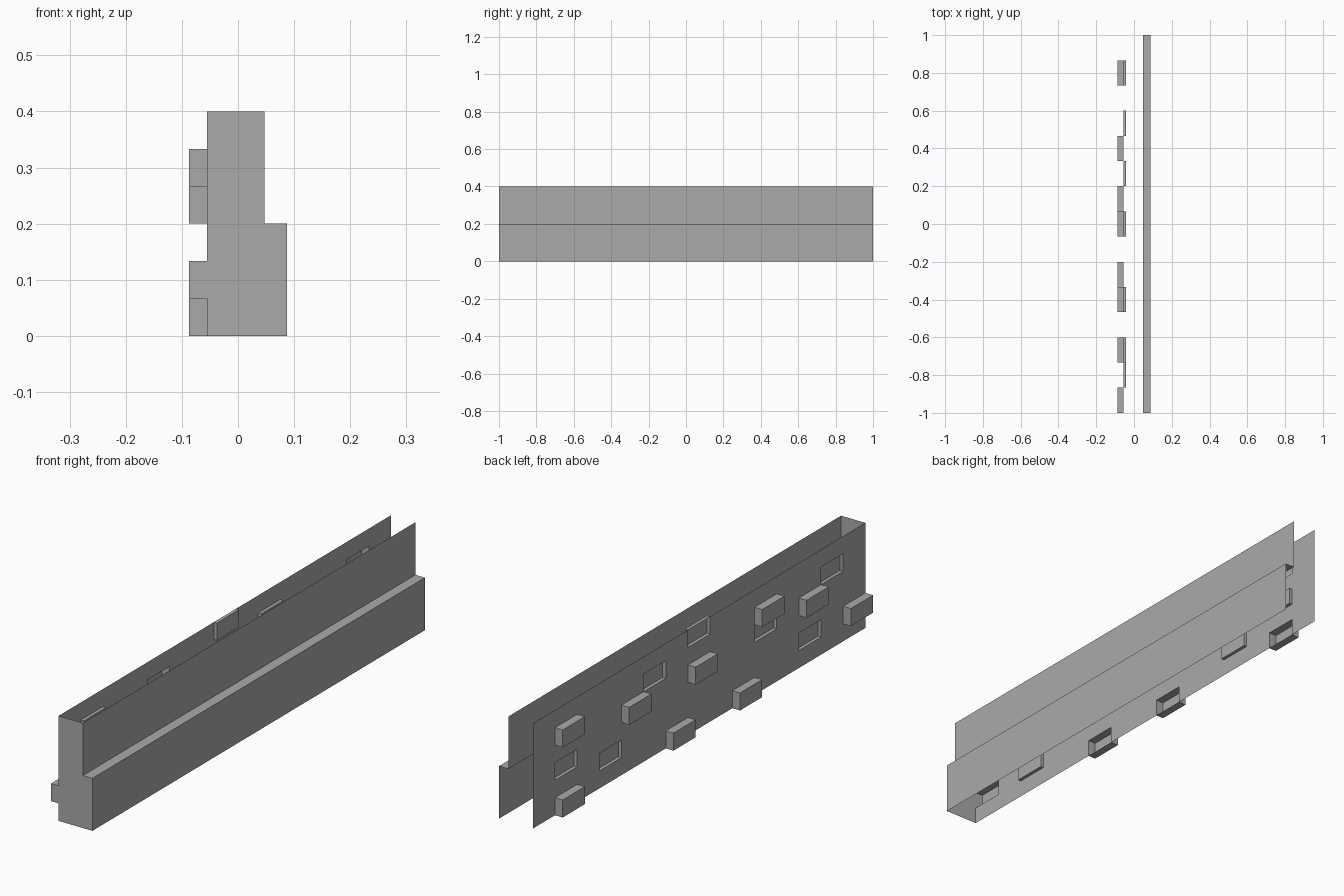
import bpy, bmesh

if "Cube" in bpy.data.objects:
    bpy.data.objects.remove(bpy.data.objects["Cube"])

COLS, ROWS = 15, 6                  # brick grid along y and z
LENGTH, HEIGHT = 2.0, 0.4
X_WALL, X_BACK, X_PLINTH = -0.055, 0.047, 0.087
Z_LEDGE = 0.2
RAISE, SINK = 0.0325, 0.013

stone = bpy.data.materials.new("grey stone")
stone.diffuse_color = (0.4, 0.4, 0.4, 1)
stone.use_nodes = True
stone.node_tree.nodes["Principled BSDF"].inputs["Base Color"].default_value = stone.diffuse_color


def finish(name, bm):
    mesh = bpy.data.meshes.new(name)
    bm.to_mesh(mesh)
    bm.free()
    mesh.materials.append(stone)
    obj = bpy.data.objects.new(name, mesh)
    bpy.context.collection.objects.link(obj)


# Brick face: a sheet of brick cells, (column, row) counted from the +y end
raised = {(1, 4), (1, 0), (4, 3), (6, 0), (7, 3), (9, 0), (10, 4), (12, 3), (14, 1)}
sunken = {(1, 2), (3, 1), (5, 4), (7, 5), (10, 3), (12, 1), (13, 4)}

bm = bmesh.new()
grid = [[bm.verts.new((X_WALL, LENGTH / 2 - c * LENGTH / COLS, r * HEIGHT / ROWS))
         for r in range(ROWS + 1)] for c in range(COLS + 1)]
cells = {}
for c in range(COLS):
    for r in range(ROWS):
        cells[c, r] = bm.faces.new((grid[c + 1][r], grid[c + 1][r + 1],
                                    grid[c][r + 1], grid[c][r]))
for group, dx in ((raised, -RAISE), (sunken, SINK)):
    moved = bmesh.ops.extrude_discrete_faces(bm, faces=[cells[k] for k in sorted(group)])
    for f in moved["faces"]:
        bmesh.ops.translate(bm, verts=f.verts[:], vec=(dx, 0, 0))
finish("brick_face", bm)

# Plain side: stepped profile swept along y, open below, above and at the back
profile = [(X_PLINTH, 0), (X_PLINTH, Z_LEDGE), (X_BACK, Z_LEDGE), (X_BACK, HEIGHT)]
bm = bmesh.new()
near = [bm.verts.new((x, -LENGTH / 2, z)) for x, z in profile]
far = [bm.verts.new((x, LENGTH / 2, z)) for x, z in profile]
for i in range(len(profile) - 1):
    bm.faces.new((near[i], far[i], far[i + 1], near[i + 1]))
finish("stepped_side", bm)

# Front end cap
bm = bmesh.new()
outline = profile + [(X_WALL, HEIGHT), (X_WALL, 0)]
bm.faces.new([bm.verts.new((x, -LENGTH / 2, z)) for x, z in outline])
finish("end_cap", bm)
